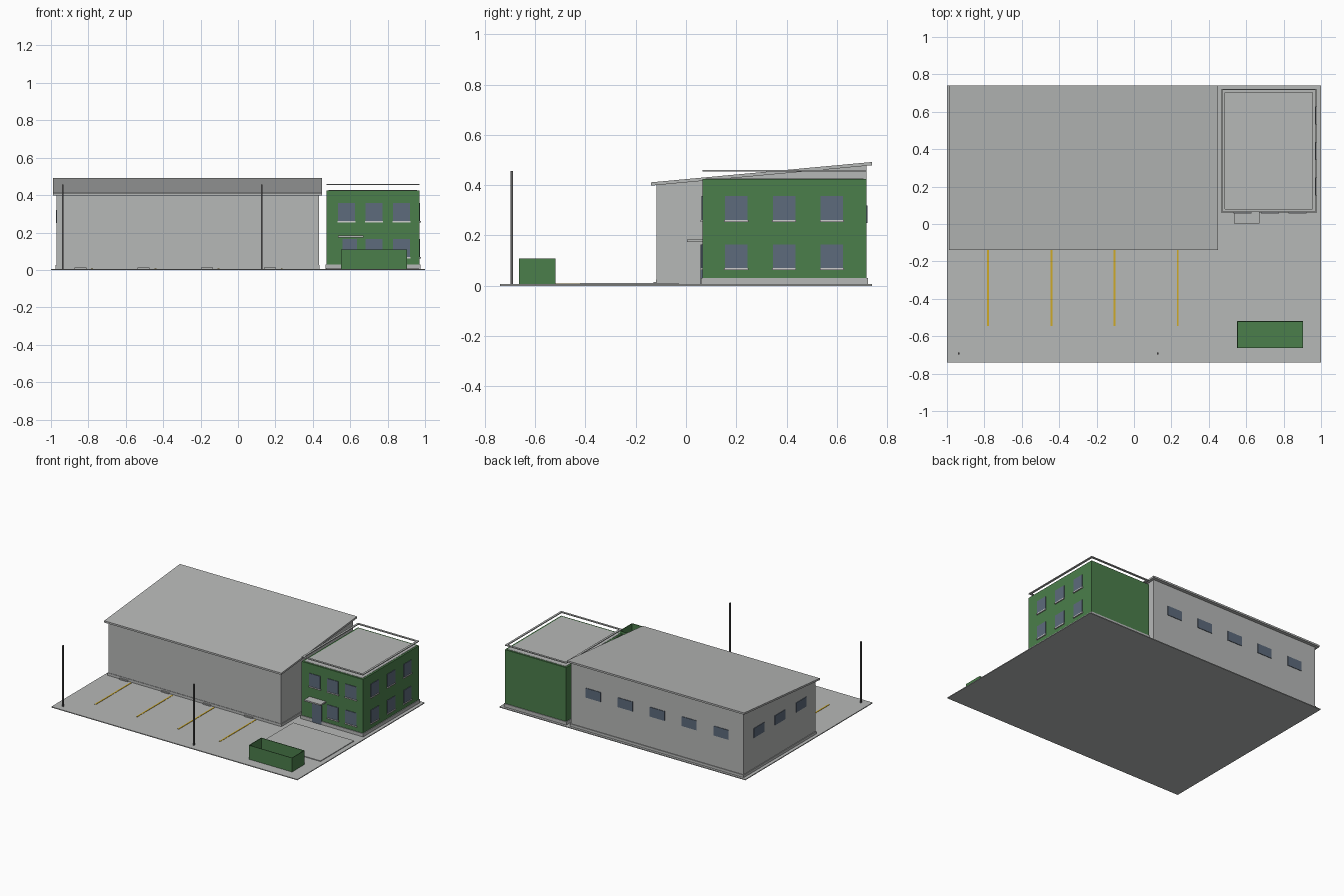
import bpy
import bmesh

cube = bpy.data.objects.get("Cube")
if cube:
    bpy.data.objects.remove(cube, do_unlink=True)


def material(name, r, g, b):
    m = bpy.data.materials.new(name)
    m.use_nodes = True
    m.diffuse_color = (r, g, b, 1)
    m.node_tree.nodes["Principled BSDF"].inputs["Base Color"].default_value = (r, g, b, 1)
    return m


concrete = material("concrete grey", 0.47, 0.48, 0.475)
green = material("green cladding", 0.07, 0.21, 0.07)
glass = material("blue grey glass", 0.11, 0.145, 0.20)
trim = material("light trim", 0.62, 0.62, 0.62)
yellow = material("yellow paint", 0.62, 0.40, 0.02)
steel = material("dark steel", 0.12, 0.12, 0.12)


def finish(name, bm, mat):
    bmesh.ops.recalc_face_normals(bm, faces=bm.faces)
    mesh = bpy.data.meshes.new(name)
    bm.to_mesh(mesh)
    bm.free()
    mesh.materials.append(mat)
    obj = bpy.data.objects.new(name, mesh)
    bpy.context.collection.objects.link(obj)
    return obj


def prism(name, x0, x1, profile, mat):
    """Extrude a y-z profile along x."""
    bm = bmesh.new()
    face = bm.faces.new([bm.verts.new((x0, y, z)) for y, z in profile])
    ext = bmesh.ops.extrude_face_region(bm, geom=[face])
    moved = [v for v in ext["geom"] if isinstance(v, bmesh.types.BMVert)]
    bmesh.ops.translate(bm, verts=moved, vec=(x1 - x0, 0, 0))
    return finish(name, bm, mat)


def box(name, x0, x1, y0, y1, z0, z1, mat):
    return prism(name, x0, x1, [(y0, z0), (y1, z0), (y1, z1), (y0, z1)], mat)


# Site slab and raised pad
SLAB = 0.006
box("ground_slab", -1, 1, -0.74, 0.74, 0, SLAB, concrete)
box("driveway_pad", 0.47, 0.965, -0.42, -0.03, SLAB, 0.011, concrete)

# Parking lines and stops along the hall front
for i in range(4):
    x = -0.78 + 0.338 * i
    box(f"parking_line_{i}", x - 0.005, x + 0.005, -0.545, -0.13, SLAB, SLAB + 0.002, yellow)
    box(f"parking_stop_{i}", x - 0.095, x - 0.03, -0.13, -0.12, SLAB, 0.014, concrete)

# Hall with a single-pitch roof
WX0, WX1, WY0, WY1 = -0.97, 0.432, -0.117, 0.718


def slope(y):
    return 0.398 + (y + 0.14) * 0.092


prism("hall_walls", WX0, WX1,
      [(WY0, SLAB), (WY1, SLAB), (WY1, slope(WY1)), (WY0, slope(WY0))], concrete)
box("hall_plinth", WX0 - 0.005, WX1 + 0.005, WY0 - 0.003, WY1 + 0.005, SLAB, 0.025, concrete)
prism("hall_roof", -0.99, 0.45,
      [(y, slope(y) + t) for y, t in ((-0.14, 0), (0.74, 0), (0.74, 0.013), (-0.14, 0.013))],
      concrete)

# Hall windows, rear and left end
for i in range(5):
    x = -0.79 + 0.26 * i
    box(f"hall_rear_window_{i}", x - 0.06, x + 0.06, WY1, WY1 + 0.004, 0.25, 0.32, glass)
for i in range(3):
    y = 0.05 + 0.245 * i
    box(f"hall_end_window_{i}", WX0 - 0.004, WX0, y - 0.06, y + 0.06, 0.25, 0.32, glass)

# Office block
OX0, OX1, OY0, OY1, OTOP = 0.472, 0.97, 0.065, 0.718, 0.425
box("office_plinth", OX0 - 0.005, OX1 + 0.005, OY0 - 0.005, OY1 + 0.005, SLAB, 0.03, concrete)
box("office_walls", OX0, OX1, OY0, OY1, 0.03, OTOP, green)
box("office_roof", OX0 + 0.013, OX1 - 0.013, OY0 + 0.013, OY1 - 0.013,
    OTOP - 0.005, OTOP + 0.002, concrete)

# Slim rail band hovering over the parapet
RZ0, RZ1, RW = 0.454, 0.460, 0.015
box("rail_front", OX0, OX1, OY0, OY0 + RW, RZ0, RZ1, concrete)
box("rail_rear", OX0, OX1, OY1 - RW, OY1, RZ0, RZ1, concrete)
box("rail_right", OX0, OX0 + RW, OY0 + RW, OY1 - RW, RZ0, RZ1, concrete)
box("rail_left", OX1 - RW, OX1, OY0 + RW, OY1 - RW, RZ0, RZ1, concrete)

# Office windows with sills, two storeys
for floor, z in enumerate((0.07, 0.262)):
    for i in range(3):
        if floor or i:
            x = 0.58 + 0.147 * i
            tag = f"front_{floor}_{i}"
            box("office_window_" + tag, x - 0.045, x + 0.045, OY0 - 0.004, OY0, z, z + 0.095, glass)
            box("office_sill_" + tag, x - 0.048, x + 0.048, OY0 - 0.008, OY0, z - 0.008, z, trim)
        y = 0.2 + 0.19 * i
        tag = f"side_{floor}_{i}"
        box("office_window_" + tag, OX1, OX1 + 0.004, y - 0.045, y + 0.045, z, z + 0.095, glass)
        box("office_sill_" + tag, OX1, OX1 + 0.008, y - 0.048, y + 0.048, z - 0.008, z, trim)

# Entrance
box("entrance_door", 0.56, 0.637, OY0 - 0.007, OY0, SLAB, 0.165, glass)
box("entrance_canopy", 0.535, 0.67, 0.003, OY0, 0.174, 0.184, concrete)

# Open-topped skip
bm = bmesh.new()
skip = bmesh.ops.create_cube(bm, size=1)
bmesh.ops.scale(bm, verts=skip["verts"], vec=(0.352, 0.145, 0.103))
bmesh.ops.translate(bm, verts=skip["verts"], vec=(0.728, -0.591, SLAB + 0.0515))
top = max(bm.faces, key=lambda f: f.calc_center_median().z)
bmesh.ops.inset_individual(bm, faces=[top], thickness=0.006)
inner = bmesh.ops.extrude_discrete_faces(bm, faces=[top])["faces"][0]
bmesh.ops.translate(bm, verts=inner.verts, vec=(0, 0, -0.095))
finish("skip_container", bm, green)

# Lamp posts
for i, x in enumerate((-0.937, 0.127)):
    box(f"lamp_post_{i}", x - 0.004, x + 0.004, -0.697, -0.688, SLAB, 0.456, steel)
